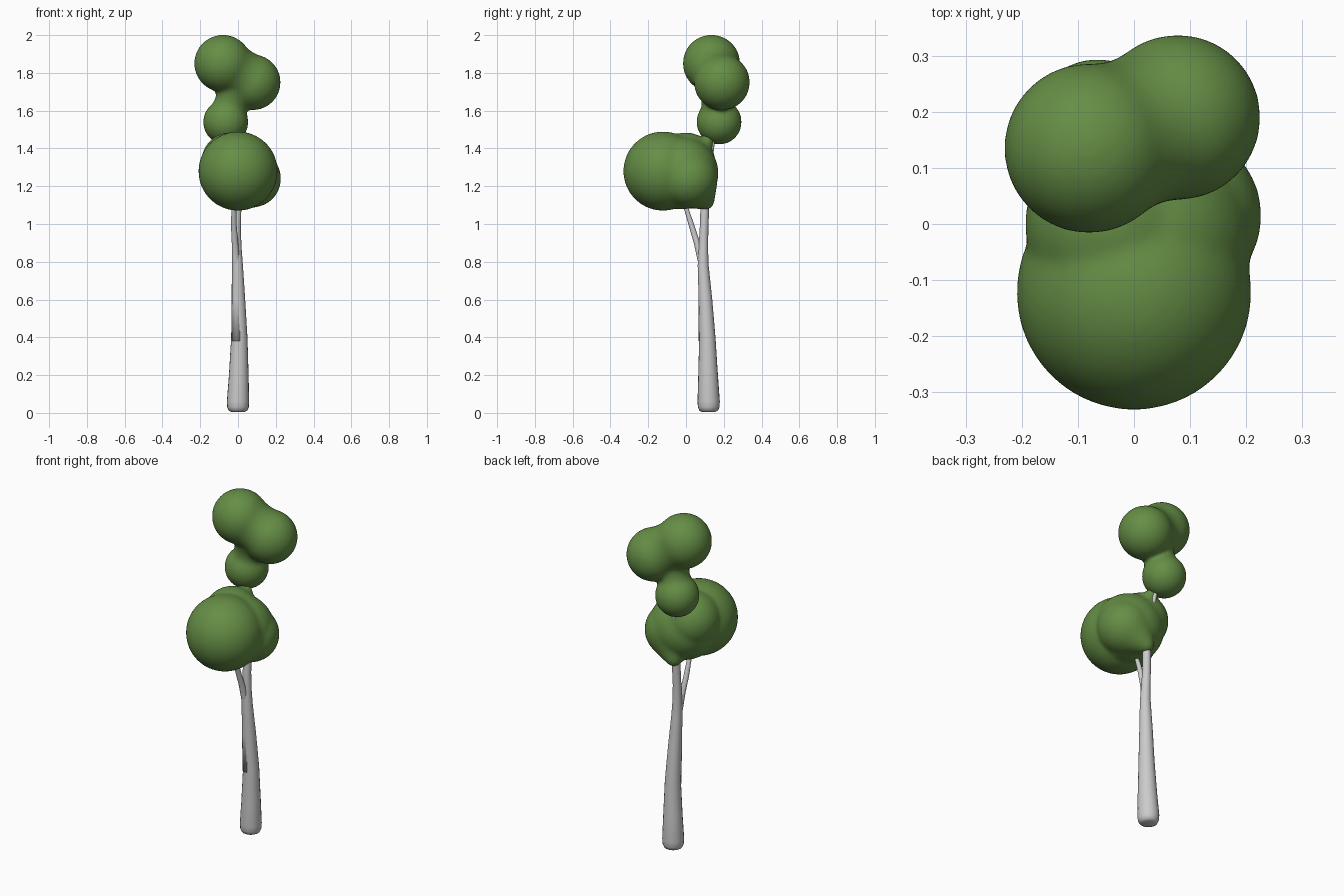
import bpy, bmesh
from math import cos, sin, tau
from mathutils import Vector, Matrix

if "Cube" in bpy.data.objects:
    bpy.data.objects.remove(bpy.data.objects["Cube"])

leaf = bpy.data.materials.new("leaf_green")
leaf.diffuse_color = (0.13, 0.27, 0.06, 1)
leaf.use_nodes = True
leaf.node_tree.nodes["Principled BSDF"].inputs["Base Color"].default_value = leaf.diffuse_color


def add_object(name, bm, material=None):
    mesh = bpy.data.meshes.new(name)
    bmesh.ops.recalc_face_normals(bm, faces=bm.faces)
    for f in bm.faces:
        f.smooth = True
    bm.to_mesh(mesh)
    bm.free()
    ob = bpy.data.objects.new(name, mesh)
    bpy.context.collection.objects.link(ob)
    if material:
        mesh.materials.append(material)
    return ob


def tube(name, path, sides=20):
    """Tapered closed tube through (x, y, z, radius) points, with level rings."""
    bm = bmesh.new()
    rings = [[bm.verts.new((x + r * cos(tau * i / sides), y + r * sin(tau * i / sides), z))
              for i in range(sides)] for x, y, z, r in path]
    for a, b in zip(rings, rings[1:]):
        for i in range(sides):
            j = (i + 1) % sides
            bm.faces.new((a[i], a[j], b[j], b[i]))
    bm.faces.new(rings[0][::-1])
    bm.faces.new(rings[-1])
    return add_object(name, bm)


def foliage(name, balls, links):
    """Spheres with bridging spheres along the links, melted into one soft skin."""
    bm = bmesh.new()
    parts = [(Vector(b[:3]), b[3]) for b in balls]
    for a, b, waist in links:
        (pa, ra), (pb, rb) = parts[a], parts[b]
        for i in range(1, 10):
            t = i / 10
            r = (ra * (1 - t) + rb * t) * (1 - waist * 4 * t * (1 - t))
            parts.append((pa.lerp(pb, t), r))
    for p, r in parts:
        bmesh.ops.create_icosphere(bm, subdivisions=4, radius=r, matrix=Matrix.Translation(p))
    ob = add_object(name, bm, leaf)
    rm = ob.modifiers.new("melt", 'REMESH')
    rm.mode = 'VOXEL'
    rm.voxel_size = 0.01
    rm.use_smooth_shade = True
    sm = ob.modifiers.new("soften", 'SMOOTH')
    sm.factor = 0.5
    sm.iterations = 18
    return ob


# Trunk, rounded at the foot and running up through the leaves
tube("trunk", [(0, 0.12, 0.005, 0.035), (0, 0.12, 0.012, 0.049), (0, 0.12, 0.03, 0.057),
               (0, 0.12, 0.06, 0.059), (0.004, 0.117, 0.2, 0.052), (0.007, 0.113, 0.4, 0.043),
               (0.002, 0.103, 0.6, 0.036), (-0.003, 0.091, 0.78, 0.029),
               (-0.006, 0.091, 0.86, 0.026), (-0.008, 0.095, 0.96, 0.023),
               (-0.005, 0.1, 1.1, 0.023), (-0.01, 0.12, 1.3, 0.017),
               (-0.03, 0.14, 1.43, 0.012), (-0.05, 0.16, 1.52, 0.009)])

# Side branch to the lower leaves, merging down along the trunk
tube("branch", [(-0.002, 0.097, 0.38, 0.03), (-0.006, 0.094, 0.6, 0.027),
                (-0.011, 0.083, 0.8, 0.02), (-0.016, 0.058, 0.9, 0.017),
                (-0.022, 0.03, 0.99, 0.015), (-0.022, 0.005, 1.07, 0.013),
                (-0.01, -0.06, 1.25, 0.008)])

# Lower leaf mass
foliage("lower_leaves",
        [(0.0, -0.122, 1.28, 0.21), (0.075, 0.015, 1.24, 0.153),
         (-0.04, 0.0, 1.33, 0.155), (0.005, 0.105, 1.12, 0.046),
         (0.02, -0.02, 1.27, 0.192), (-0.035, 0.125, 1.455, 0.026), (-0.02, 0.09, 1.41, 0.05),
         (-0.06, 0.165, 1.53, 0.05)],
        [(3, 1, 0.0), (6, 5, 0.0), (5, 7, 0.0)])

# Upper leaf cluster
foliage("upper_leaves",
        [(-0.08, 0.135, 1.85, 0.152), (0.078, 0.19, 1.75, 0.148),
         (-0.065, 0.175, 1.54, 0.12), (-0.02, 0.16, 1.72, 0.095)],
        [(0, 1, 0.1), (2, 3, 0.2)])
